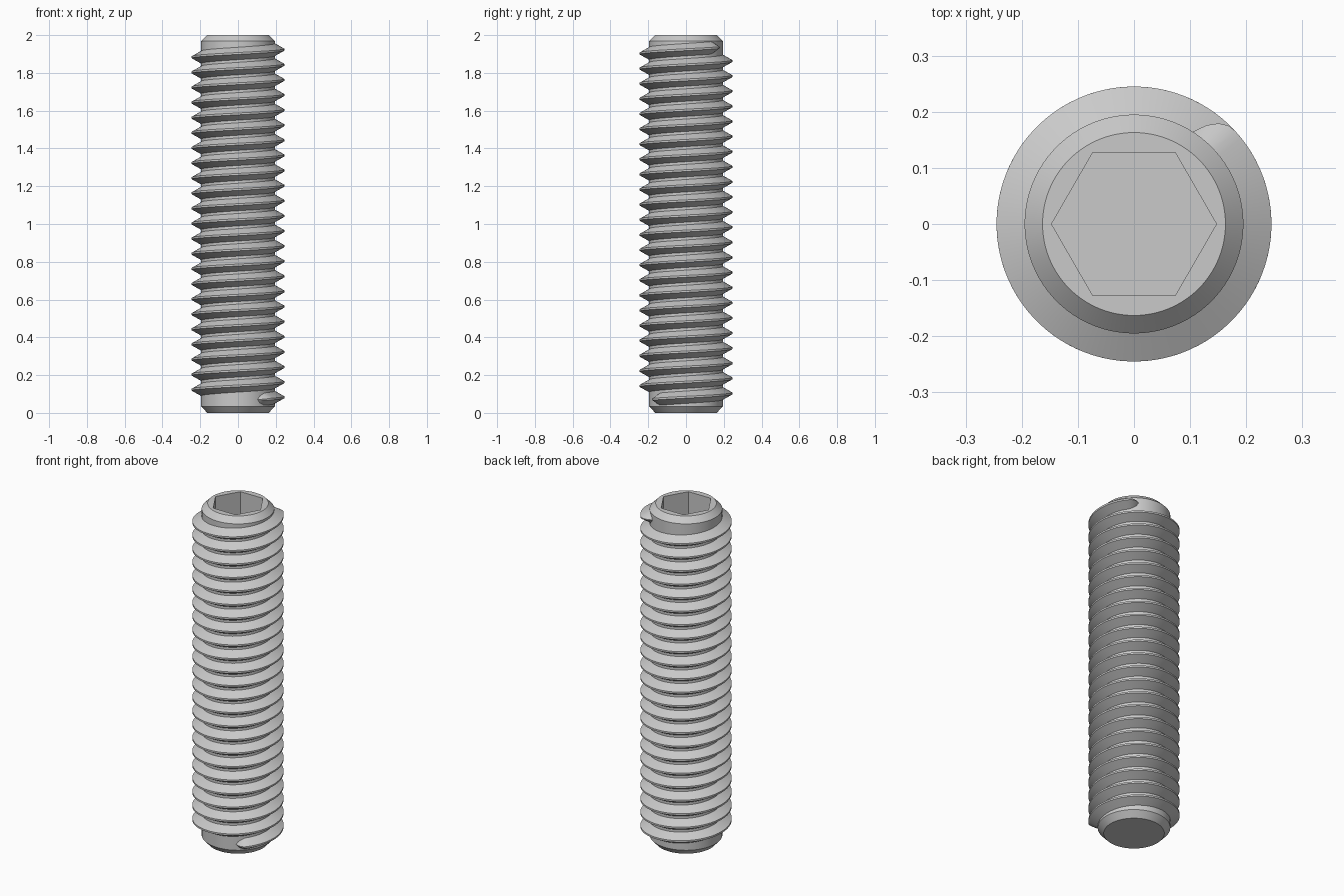
import bpy
import bmesh
from math import cos, sin, pi, radians, sqrt

cube = bpy.data.objects.get("Cube")
if cube:
    bpy.data.objects.remove(cube, do_unlink=True)

SEGMENTS = 96            # steps per full turn
ROOT, CREST = 0.195, 0.245
PITCH = 0.08

steel = bpy.data.materials.new("grey steel")
steel.use_nodes = True
COLOUR = (0.59, 0.59, 0.59, 1)
steel.diffuse_color = COLOUR
steel.node_tree.nodes["Principled BSDF"].inputs["Base Color"].default_value = COLOUR


def finish(bm, name):
    """Turn a bmesh into a smooth, sharp-edged steel object."""
    bmesh.ops.recalc_face_normals(bm, faces=bm.faces)
    mesh = bpy.data.meshes.new(name)
    bm.to_mesh(mesh)
    bm.free()
    mesh.materials.append(steel)
    obj = bpy.data.objects.new(name, mesh)
    bpy.context.collection.objects.link(obj)
    bpy.ops.object.select_all(action="DESELECT")
    obj.select_set(True)
    bpy.context.view_layer.objects.active = obj
    bpy.ops.object.shade_smooth_by_angle(angle=radians(30))


def skin(bm, rows, closed):
    """Join consecutive rows of vertices with quads."""
    for a, b in zip(rows, rows[1:]):
        for i in range(len(a) if closed else len(a) - 1):
            j = (i + 1) % len(a)
            bm.faces.new((a[i], a[j], b[j], b[i]))


def ring(bm, radius, z, hexagonal=False):
    """Circle, or hexagon with its corners at the given radius."""
    verts = []
    for i in range(SEGMENTS):
        a = 2 * pi * i / SEGMENTS
        r = radius
        if hexagonal:
            r *= cos(pi / 6) / cos(a % (pi / 3) - pi / 6)
        verts.append(bm.verts.new((r * cos(a), r * sin(a), z)))
    return verts


# Chamfered shank with a hexagonal socket sunk into the top
bm = bmesh.new()
rows = [ring(bm, *spec) for spec in (
    (0.163, 0), (ROOT, 0.035), (ROOT, 1.968), (0.163, 2),
    (0.147, 2, True), (0.147, 1.72, True))]
skin(bm, rows, True)
bm.faces.new(rows[0])
bm.faces.new(rows[-1])
finish(bm, "shank")

# Helical thread with a flat crest and blunt, rounded ends
bm = bmesh.new()
START, FADE = radians(-58), radians(14)
SWEEP = 23 * 2 * pi + radians(115.5)
steps = round(SWEEP / (2 * pi) * SEGMENTS)
rows = []
for i in range(steps + 1):
    travel = SWEEP * i / steps
    angle = START + travel
    fade = min(1, travel / FADE, (SWEEP - travel) / FADE)
    height = (CREST - ROOT) * fade * (2 - fade)
    flat = 0.005 * fade
    base = 0.034 * sqrt(fade)
    z = 0.07 + PITCH * travel / (2 * pi)
    profile = ((ROOT - 0.002, -base), (ROOT + height, -flat),
               (ROOT + height, flat), (ROOT - 0.002, base))
    rows.append([bm.verts.new((r * cos(angle), r * sin(angle), z + dz))
                 for r, dz in profile])
skin(bm, rows, False)
bmesh.ops.remove_doubles(bm, verts=bm.verts, dist=0.00001)
finish(bm, "thread")
